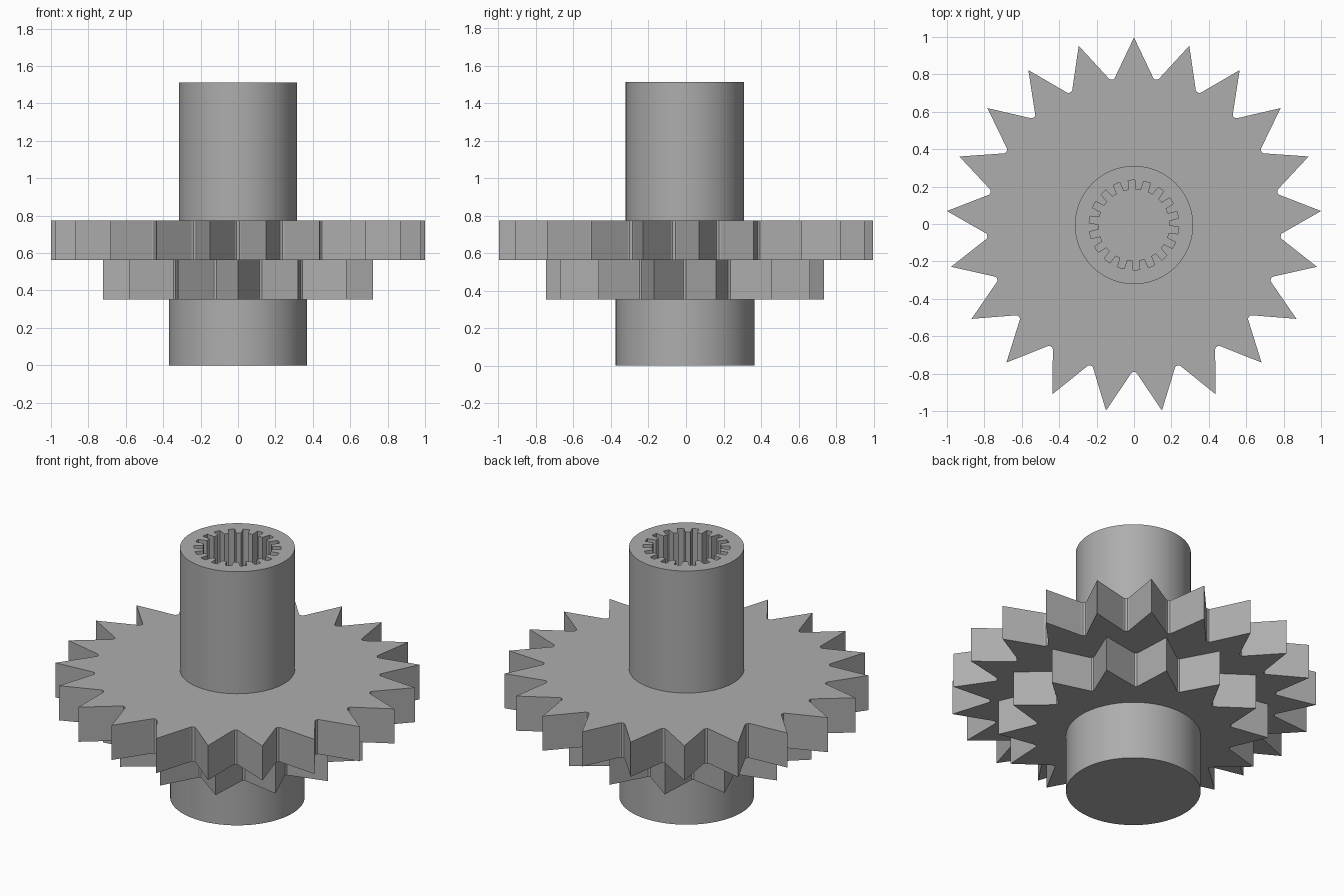
import bpy, bmesh
from math import sin, cos, radians, pi

cube = bpy.data.objects.get("Cube")
if cube:
    bpy.data.objects.remove(cube, do_unlink=True)

CENTRE_Y = -0.0056

grey = bpy.data.materials.new("machined grey")
grey.use_nodes = True
tone = (0.42, 0.42, 0.42, 1)
grey.diffuse_color = tone
bsdf = next(n for n in grey.node_tree.nodes if n.type == "BSDF_PRINCIPLED")
bsdf.inputs["Base Color"].default_value = tone


def polar(r, deg):
    return (r * cos(radians(deg)), r * sin(radians(deg)))


def circle(r, n=96):
    return [polar(r, 360 * i / n) for i in range(n)]


def gear(teeth, tip, root, valley_half):
    """Pointed teeth with a narrow rounded valley; one tip points to +y."""
    pitch = 360 / teeth
    half = valley_half / root * 180 / pi
    pts = []
    for i in range(teeth):
        a = 90 + i * pitch
        v = a + pitch / 2
        pts.append(polar(tip, a))
        pts += [polar(root + 0.006, v - half), polar(root, v - half / 2),
                polar(root, v + half / 2), polar(root + 0.006, v + half)]
    return pts


def spline_hole(slots, inner, outer, phase):
    """Square slots cut outward from a round bore."""
    pitch = 360 / slots
    pts = []
    for i in range(slots):
        a = phase + i * pitch
        pts += [polar(inner, a - pitch * 0.29), polar(outer, a - pitch * 0.22),
                polar(outer, a), polar(outer, a + pitch * 0.22),
                polar(inner, a + pitch * 0.29), polar(inner, a + pitch * 0.5)]
    return pts


def prism(name, loops, z0, z1, smooth=False):
    """Extrude a flat outline, with optional inner loops as holes."""
    bm = bmesh.new()
    edges = []
    for loop in loops:
        vs = [bm.verts.new((x, y + CENTRE_Y, z0)) for x, y in loop]
        edges += [bm.edges.new((vs[i - 1], vs[i])) for i in range(len(vs))]
    if len(loops) == 1:
        bm.faces.new(vs)
    else:
        bmesh.ops.triangle_fill(bm, edges=edges, use_beauty=True)
    ext = bmesh.ops.extrude_face_region(bm, geom=bm.faces[:], use_keep_orig=True)
    top = [g for g in ext["geom"] if isinstance(g, bmesh.types.BMVert)]
    bmesh.ops.translate(bm, verts=top, vec=(0, 0, z1 - z0))
    bmesh.ops.recalc_face_normals(bm, faces=bm.faces[:])
    mesh = bpy.data.meshes.new(name)
    bm.to_mesh(mesh)
    bm.free()
    mesh.materials.append(grey)
    ob = bpy.data.objects.new(name, mesh)
    bpy.context.collection.objects.link(ob)
    if smooth:
        bpy.ops.object.select_all(action="DESELECT")
        ob.select_set(True)
        bpy.context.view_layer.objects.active = ob
        bpy.ops.object.shade_smooth_by_angle(angle=radians(25))
    return ob


# Lower hub, two stacked gears, and the splined tube on top
prism("lower_hub", [circle(0.37)], 0, 0.352, True)
prism("small_gear", [gear(14, 0.741, 0.545, 0.013)], 0.352, 0.563)
prism("large_gear", [gear(21, 1.003, 0.787, 0.015)], 0.563, 0.773)
prism("splined_shaft", [circle(0.316), spline_hole(18, 0.19, 0.24, 93)],
      0.773, 1.513, True)
